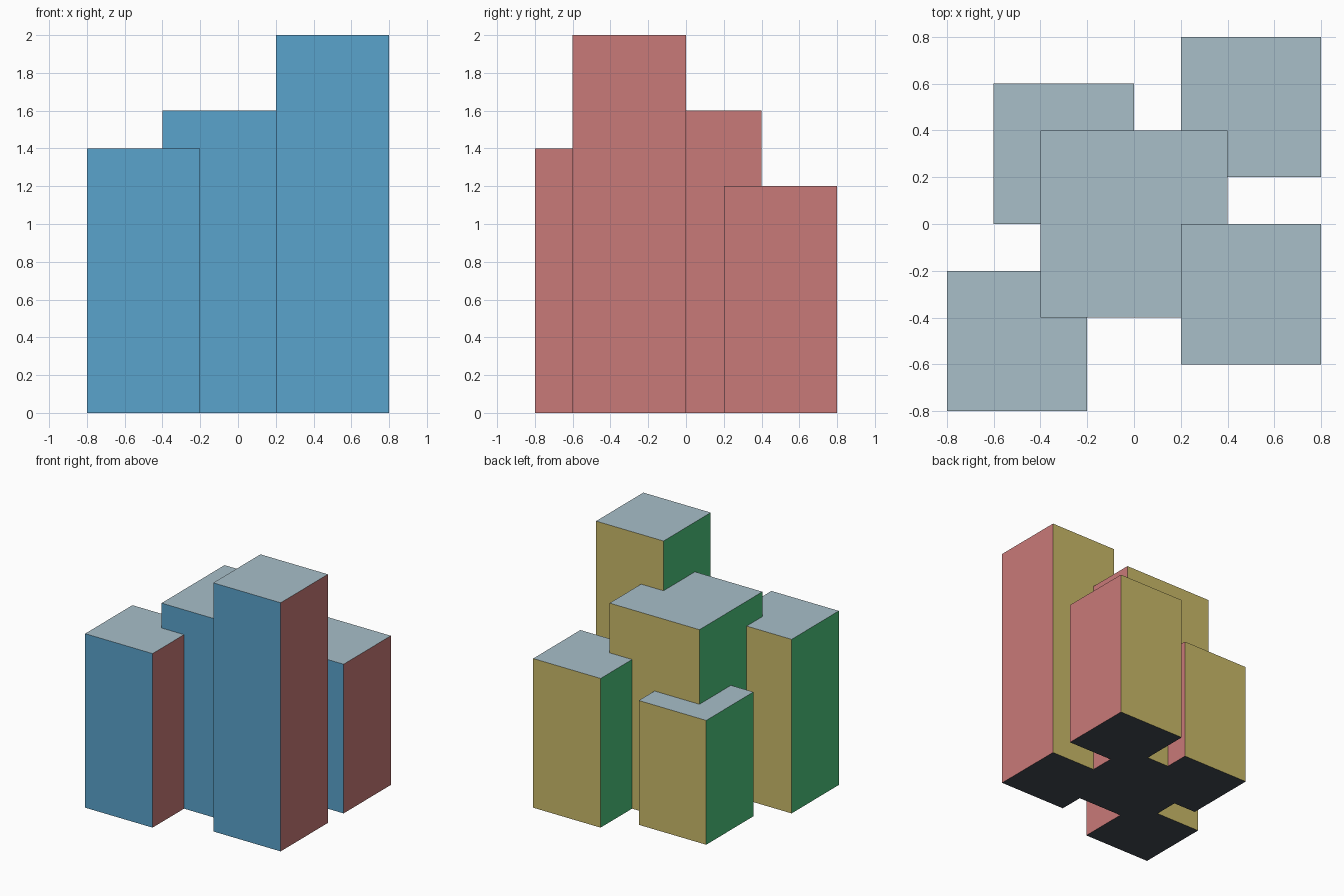
import bpy
import bmesh

if "Cube" in bpy.data.objects:
    bpy.data.objects.remove(bpy.data.objects["Cube"])


def srgb(r, g, b):
    """8-bit sRGB to linear RGBA."""
    def lin(c):
        c /= 255
        return c / 12.92 if c <= 0.04045 else ((c + 0.055) / 1.055) ** 2.4
    return (lin(r), lin(g), lin(b), 1.0)


# One colour for each facing direction
PALETTE = [
    ("blue_front", (90, 163, 204)),
    ("red_right", (201, 122, 120)),
    ("olive_back", (201, 186, 105)),
    ("green_left", (77, 199, 126)),
    ("pale_grey_top", (168, 191, 201)),
    ("charcoal_bottom", (66, 74, 84)),
]
materials = []
for name, rgb in PALETTE:
    mat = bpy.data.materials.new(name)
    mat.diffuse_color = srgb(*rgb)
    mat.use_nodes = True
    mat.node_tree.nodes["Principled BSDF"].inputs["Base Color"].default_value = mat.diffuse_color
    materials.append(mat)


def facing(n):
    """Material slot from a face normal."""
    if abs(n.z) > 0.5:
        return 4 if n.z > 0 else 5
    if abs(n.y) > 0.5:
        return 0 if n.y < 0 else 2
    return 1 if n.x > 0 else 3


def tower(name, x, y, width, height):
    """Square block standing on the ground, coloured by direction."""
    bm = bmesh.new()
    bmesh.ops.create_cube(bm, size=1)
    for v in bm.verts:
        v.co = (x + v.co.x * width, y + v.co.y * width, (v.co.z + 0.5) * height)
    bm.normal_update()
    for f in bm.faces:
        f.material_index = facing(f.normal)
    mesh = bpy.data.meshes.new(name)
    for mat in materials:
        mesh.materials.append(mat)
    bm.to_mesh(mesh)
    bm.free()
    bpy.context.collection.objects.link(bpy.data.objects.new(name, mesh))


# Wide core with four corner towers of different heights
tower("core_tower", 0.0, 0.0, 0.8, 1.6)
tower("front_left_tower", -0.5, -0.5, 0.6, 1.4)
tower("front_right_tower", 0.5, -0.3, 0.6, 2.0)
tower("back_right_tower", 0.5, 0.5, 0.6, 1.2)
tower("back_left_tower", -0.3, 0.3, 0.6, 1.0)
